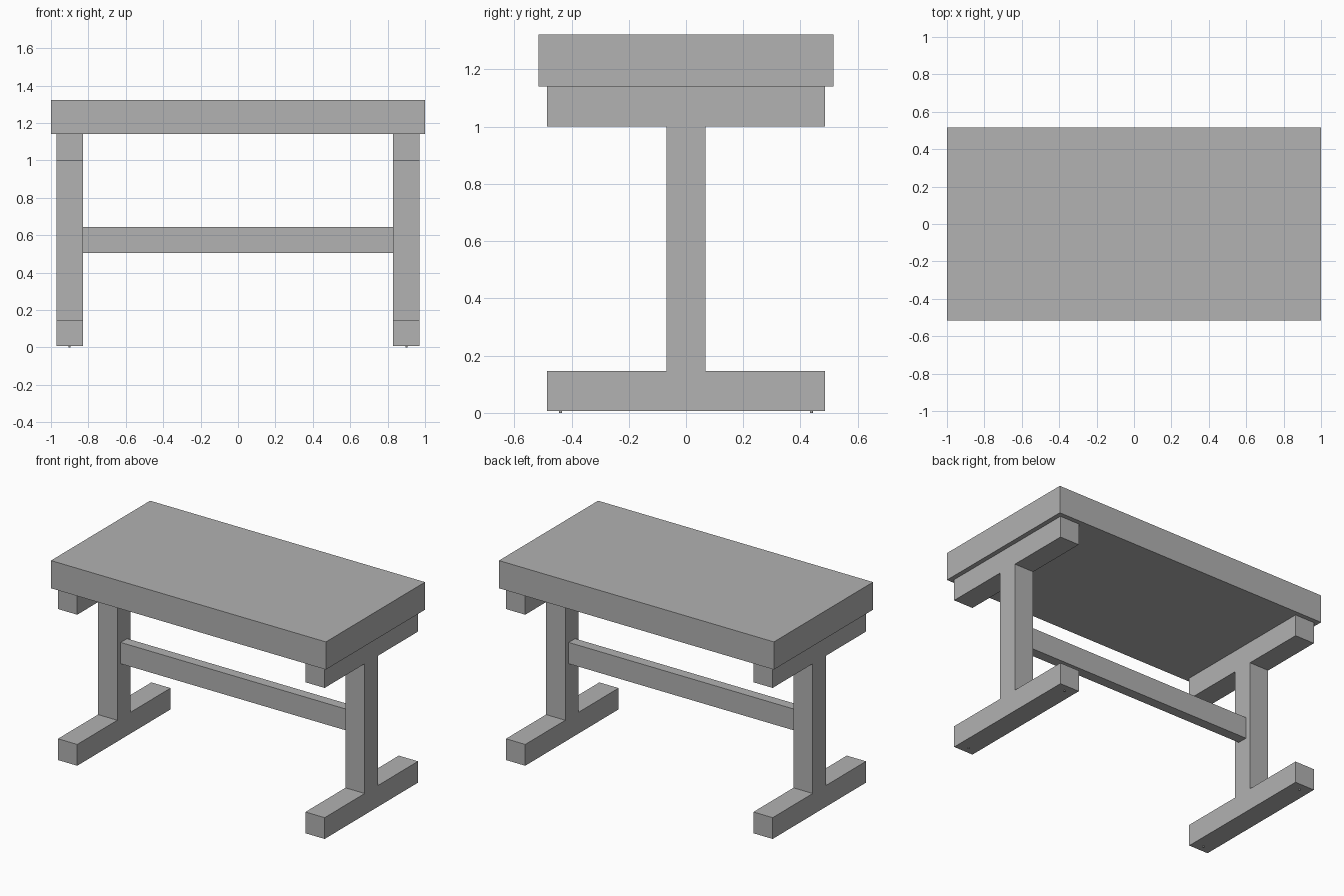
import bpy

default = bpy.data.objects.get("Cube")
if default:
    bpy.data.objects.remove(default, do_unlink=True)

grey = bpy.data.materials.new("plain_grey")
grey.use_nodes = True
colour = (0.445, 0.445, 0.445, 1)
grey.diffuse_color = colour
grey.node_tree.nodes["Principled BSDF"].inputs["Base Color"].default_value = colour


def box(name, x, y, z):
    """Box between (min, max) ranges on each axis."""
    ranges = (x, y, z)
    bpy.ops.mesh.primitive_cube_add(size=1, location=[(a + b) / 2 for a, b in ranges])
    obj = bpy.context.object
    obj.name = name
    obj.scale = [b - a for a, b in ranges]
    bpy.ops.object.transform_apply(location=False, rotation=False, scale=True)
    obj.data.materials.append(grey)
    return obj


# Thick table top and the rail between the posts
box("table_top", (-1, 1), (-0.515, 0.515), (1.14, 1.322))
box("stretcher_rail", (-0.83, 0.83), (-0.033, 0.033), (0.505, 0.645))

# Two I-shaped trestles
for side, s in (("left", 1), ("right", -1)):
    x = sorted((s * 0.83, s * 0.97))
    box(side + "_foot_beam", x, (-0.485, 0.485), (0.007, 0.147))
    box(side + "_post", x, (-0.069, 0.069), (0.147, 1.0))
    box(side + "_top_beam", x, (-0.485, 0.485), (1.0, 1.14))
    # Tiny floor glides under the foot beam
    for end, e in (("front", -1), ("back", 1)):
        bpy.ops.mesh.primitive_cylinder_add(
            vertices=12, radius=0.005, depth=0.007,
            location=(s * 0.9, e * 0.438, 0.0035))
        glide = bpy.context.object
        glide.name = f"{side}_{end}_glide"
        glide.data.materials.append(grey)
